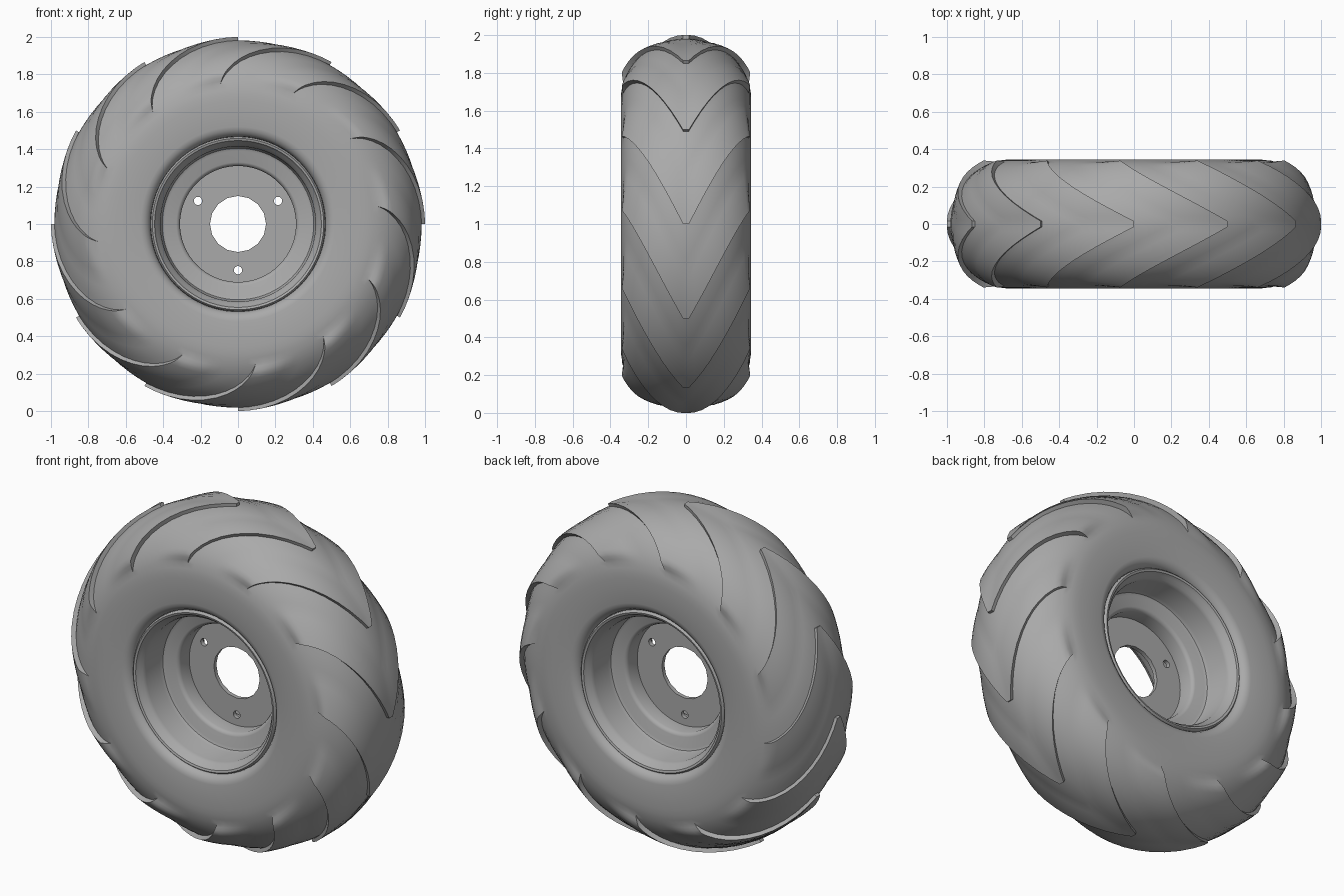
import bpy, bmesh, math
from math import sin, cos, radians, pi

if "Cube" in bpy.data.objects:
    bpy.data.objects.remove(bpy.data.objects["Cube"], do_unlink=True)

AXLE_Z = 1.0
LUGS = 12
PITCH = 360 / LUGS
LUG_WIDTH = 16.5


def make_material(name, rgb):
    mat = bpy.data.materials.new(name)
    mat.use_nodes = True
    colour = (*rgb, 1)
    mat.diffuse_color = colour
    mat.node_tree.nodes["Principled BSDF"].inputs["Base Color"].default_value = colour
    return mat


def shade(obj, angle):
    bpy.ops.object.select_all(action="DESELECT")
    obj.select_set(True)
    bpy.context.view_layer.objects.active = obj
    bpy.ops.object.shade_smooth_by_angle(angle=radians(angle))


def mesh_from_rings(name, rings, mat, angle=30):
    """Skin closed rings of points, one after another."""
    bm = bmesh.new()
    rows = [[bm.verts.new(p) for p in ring] for ring in rings]
    for a, b in zip(rows, rows[1:]):
        for i in range(len(a)):
            j = (i + 1) % len(a)
            bm.faces.new((a[i], a[j], b[j], b[i]))
    bmesh.ops.remove_doubles(bm, verts=bm.verts, dist=0.0002)
    bmesh.ops.recalc_face_normals(bm, faces=bm.faces)
    mesh = bpy.data.meshes.new(name)
    bm.to_mesh(mesh)
    bm.free()
    obj = bpy.data.objects.new(name, mesh)
    bpy.context.collection.objects.link(obj)
    mesh.materials.append(mat)
    shade(obj, angle)
    return obj


def polar(r, y, degrees):
    a = radians(degrees)
    return (r * cos(a), y, AXLE_Z + r * sin(a))


grey = make_material("plain grey", (0.4, 0.4, 0.4))

# Tyre: rounded tread with swept chevron lugs, each a ramp ending in a step
SIDE_R, CROWN, HALF_W = 0.66, 0.322, 0.345
ramp = [(LUG_WIDTH * k / 5, 1 - k / 5) for k in range(6)]
gap = [(LUG_WIDTH + (PITCH - LUG_WIDTH) * k / 4, 0) for k in range(1, 5)]
columns = [(lug * PITCH + u, h) for lug in range(LUGS) for u, h in ramp + gap]


def tread_ring(t, side):
    s, c = sin(radians(t)), cos(radians(t))
    r, y = SIDE_R + CROWN * c, HALF_W * s
    sweep = 118 * max(0, y - 0.015)
    height = (0.018 + 0.012 * s) * min(1, max(0, (74 - t) / 9))
    return [polar(r + height * h * c, side * (y + height * h * s), u + sweep)
            for u, h in columns]


def wall_ring(r, y, side):
    sweep = 118 * (HALF_W - 0.015)
    return [polar(r, side * y, u + sweep) for u, h in columns]


bead = [(0.52, 0.345), (0.5, 0.34), (0.482, 0.328), (0.47, 0.31), (0.465, 0.28), (0.465, 0.22)]
steps = [2.5] + list(range(7, 65, 6)) + [65, 68, 71, 74, 79, 84, 90]


def half_tyre(side):
    return [tread_ring(t, side) for t in steps] + [wall_ring(r, y, side) for r, y in bead]


mesh_from_rings("tyre", half_tyre(-1)[::-1] + half_tyre(1), grey, 35)

# Rim barrel: rolled lip, outer wall, ledge and inner wall on both sides
half_rim = [(0.468, 0.29), (0.467, 0.312), (0.458, 0.322), (0.446, 0.318), (0.436, 0.3),
            (0.422, 0.285), (0.415, 0.265), (0.413, 0.14), (0.405, 0.122), (0.39, 0.115),
            (0.33, 0.112), (0.317, 0.105), (0.31, 0.09)]
rim = half_rim + [(r, -y) for r, y in reversed(half_rim)]
mesh_from_rings("rim", [[polar(r, y, a * 5) for a in range(72)] for r, y in rim], grey, 40)

# Centre disc with a large hub hole and three bolt holes
curve = bpy.data.curves.new("hub_disc", "CURVE")
curve.dimensions = "2D"
curve.fill_mode = "BOTH"
curve.extrude = 0.012


def add_circle(cx, cy, radius, sides):
    spline = curve.splines.new("POLY")
    spline.points.add(sides - 1)
    for i, p in enumerate(spline.points):
        a = 2 * pi * i / sides
        p.co = (cx + radius * cos(a), cy + radius * sin(a), 0, 1)
    spline.use_cyclic_u = True


add_circle(0, 0, 0.312, 72)
add_circle(0, 0, 0.15, 16)
for k in range(3):
    a = radians(30 + 120 * k)
    add_circle(0.247 * cos(a), 0.247 * sin(a), 0.022, 16)
disc = bpy.data.objects.new("hub_disc", curve)
bpy.context.collection.objects.link(disc)
curve.materials.append(grey)
disc.rotation_euler = (pi / 2, 0, 0)
disc.location.z = AXLE_Z
bpy.ops.object.select_all(action="DESELECT")
disc.select_set(True)
bpy.context.view_layer.objects.active = disc
bpy.ops.object.convert(target="MESH")
shade(bpy.context.view_layer.objects.active, 30)
